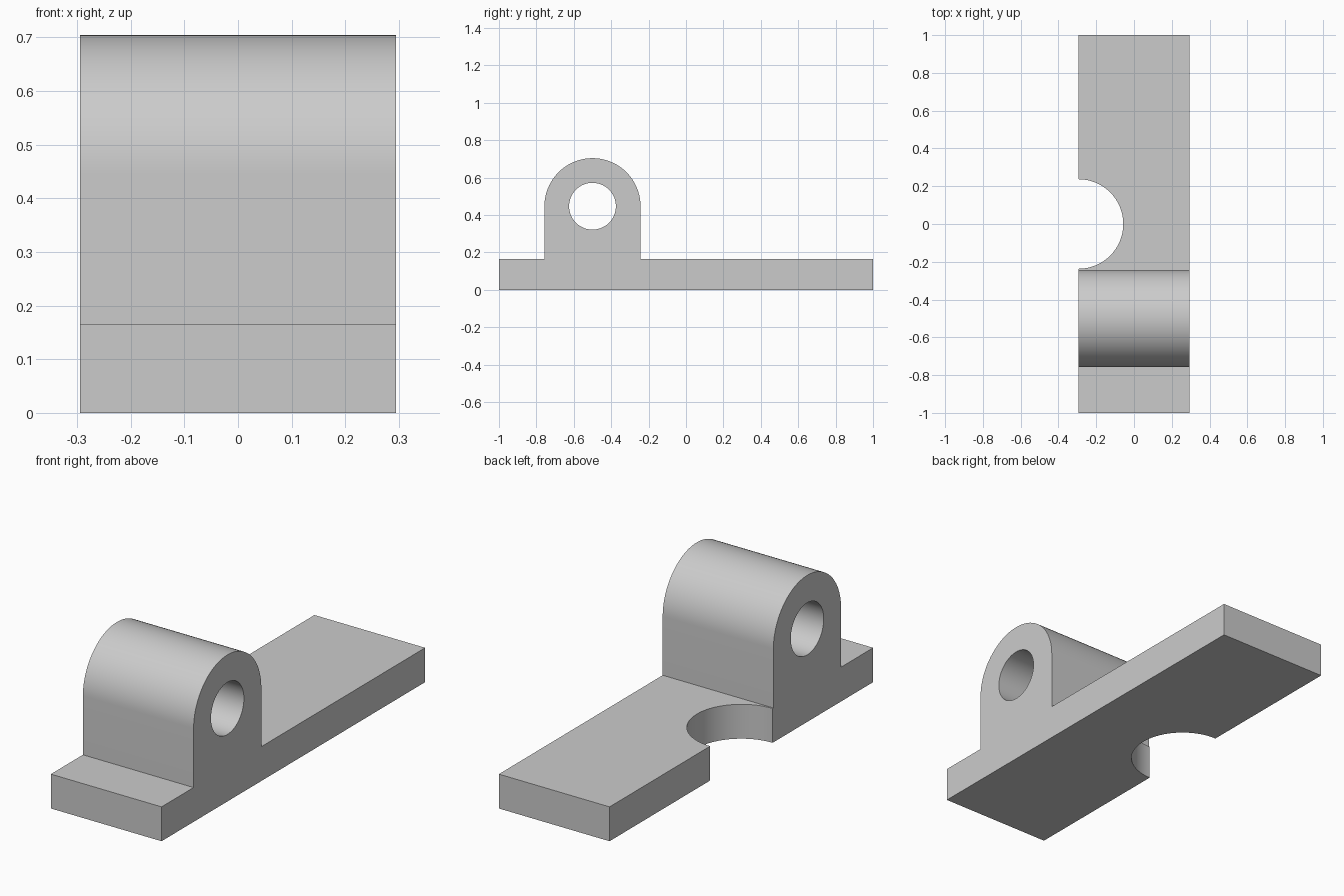
import bpy, bmesh, math
from mathutils import Matrix

if "Cube" in bpy.data.objects:
    bpy.data.objects.remove(bpy.data.objects["Cube"])

HALF_W = 0.294            # half width along x
PLATE_H = 0.165           # plate thickness
LUG_Y, LUG_Z, LUG_R = -0.5, 0.447, 0.257
HOLE_R, NOTCH_R = 0.125, 0.237

grey = bpy.data.materials.new("plain_grey")
grey.diffuse_color = (0.6, 0.6, 0.6, 1)
grey.use_nodes = True
grey.node_tree.nodes["Principled BSDF"].inputs["Base Color"].default_value = grey.diffuse_color


def new_object(name, bm):
    bmesh.ops.recalc_face_normals(bm, faces=bm.faces)
    mesh = bpy.data.meshes.new(name)
    bm.to_mesh(mesh)
    bm.free()
    mesh.materials.append(grey)
    obj = bpy.data.objects.new(name, mesh)
    bpy.context.collection.objects.link(obj)
    return obj


def cylinder(name, radius, depth, matrix):
    bm = bmesh.new()
    bmesh.ops.create_cone(bm, cap_ends=True, segments=96, radius1=radius,
                          radius2=radius, depth=depth, matrix=matrix)
    return new_object(name, bm)


# Bracket body: side profile of plate and round-topped lug, extruded along x
arc = [(LUG_Y + LUG_R * math.cos(math.pi * i / 48),
        LUG_Z + LUG_R * math.sin(math.pi * i / 48)) for i in range(49)]
profile = [(-1, 0), (1, 0), (1, PLATE_H), (LUG_Y + LUG_R, PLATE_H), *arc,
           (LUG_Y - LUG_R, PLATE_H), (-1, PLATE_H)]
bm = bmesh.new()
side = bm.faces.new([bm.verts.new((-HALF_W, y, z)) for y, z in profile])
ext = bmesh.ops.extrude_face_region(bm, geom=[side], use_keep_orig=True)
bmesh.ops.translate(bm, vec=(2 * HALF_W, 0, 0),
                    verts=[g for g in ext["geom"] if isinstance(g, bmesh.types.BMVert)])
bracket = new_object("bracket", bm)

# Cutters: pin hole through the lug, half-round notch in the left plate edge
cutters = [
    cylinder("pin_hole_cutter", HOLE_R, 1,
             Matrix.Translation((0, LUG_Y, LUG_Z)) @ Matrix.Rotation(math.pi / 2, 4, 'Y')),
    cylinder("notch_cutter", NOTCH_R, 1, Matrix.Translation((-HALF_W, 0, 0))),
]
bpy.context.view_layer.objects.active = bracket
bracket.select_set(True)
for cutter in cutters:
    mod = bracket.modifiers.new(cutter.name, 'BOOLEAN')
    mod.operation, mod.solver, mod.object = 'DIFFERENCE', 'EXACT', cutter
    bpy.ops.object.modifier_apply(modifier=mod.name)
    bpy.data.objects.remove(cutter)

# Smooth curved walls, sharp corners
bpy.ops.object.shade_smooth_by_angle(angle=math.radians(30))
